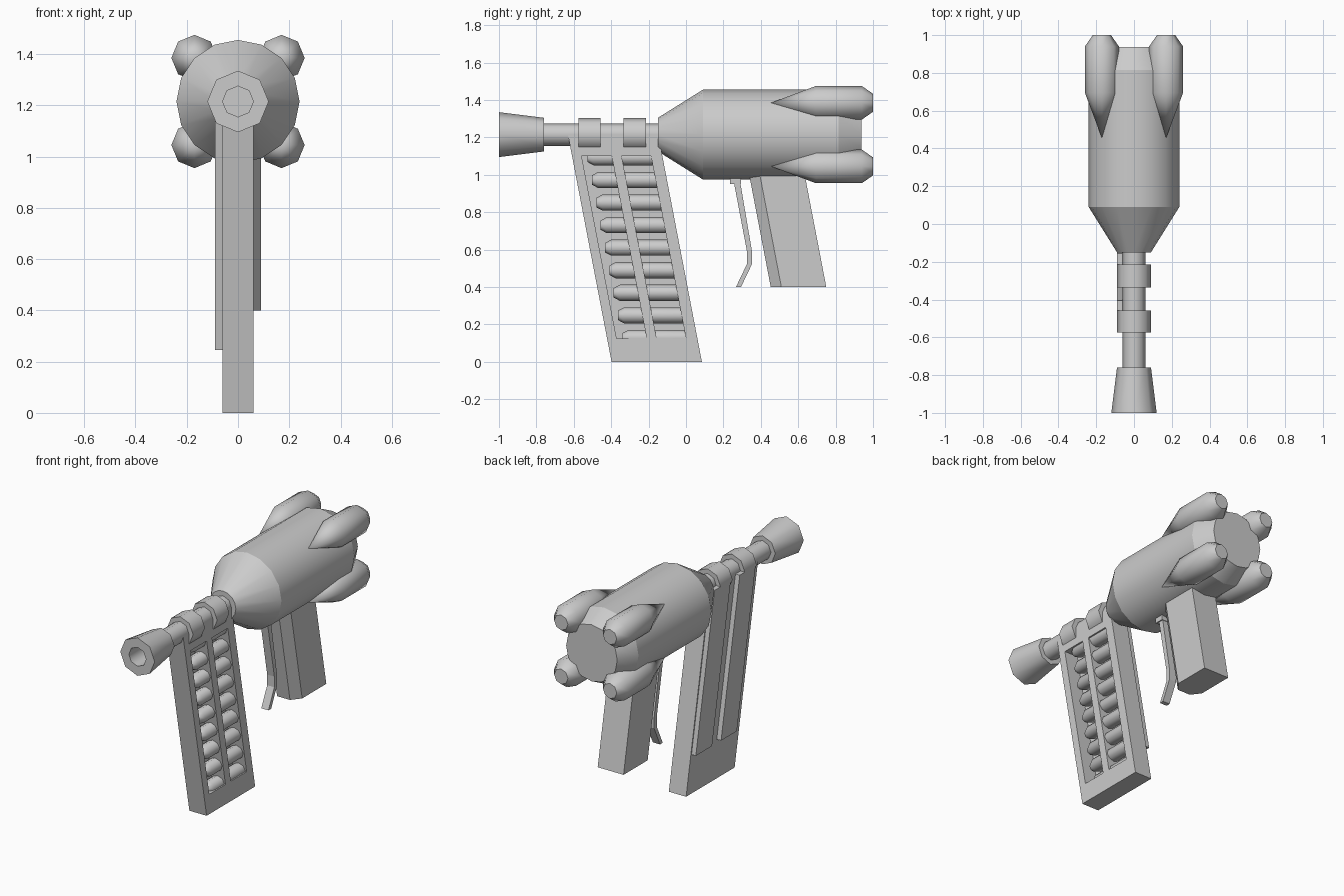
import bpy, bmesh, math
from mathutils import Vector

if "Cube" in bpy.data.objects:
    bpy.data.objects.remove(bpy.data.objects["Cube"])

AXIS_Z = 1.215     # height of the barrel axis
LEAN = -0.192      # y shift per unit of height for the raked parts


def finish(bm, name, smooth=None):
    bmesh.ops.recalc_face_normals(bm, faces=bm.faces)
    mesh = bpy.data.meshes.new(name)
    bm.to_mesh(mesh)
    bm.free()
    obj = bpy.data.objects.new(name, mesh)
    bpy.context.collection.objects.link(obj)
    bpy.ops.object.select_all(action='DESELECT')
    obj.select_set(True)
    bpy.context.view_layer.objects.active = obj
    if smooth:
        bpy.ops.object.shade_smooth_by_angle(angle=math.radians(smooth))
    return obj


def lathe(name, profile, sides=8, x=0.0, z=AXIS_Z, smooth=46):
    """Revolve (y, radius) pairs around an axis along y, with end caps."""
    bm = bmesh.new()
    rings = []
    for y, r in profile:
        n = sides if r > 0 else 1
        rings.append([bm.verts.new((x + r * math.sin(2 * math.pi * i / sides), y,
                                    z + r * math.cos(2 * math.pi * i / sides)))
                      for i in range(n)])
    for a, b in zip(rings, rings[1:]):
        for i in range(sides):
            j = (i + 1) % sides
            if len(a) == 1:
                bm.faces.new((a[0], b[i], b[j]))
            else:
                bm.faces.new((a[i], a[j], b[j], b[i]))
    for ring in (rings[0], rings[-1]):
        if len(ring) > 2:
            bm.faces.new(ring)
    return finish(bm, name, smooth)


def extrude(name, points, vec):
    """Solid made by sweeping a flat polygon along a vector."""
    bm = bmesh.new()
    a = [bm.verts.new(p) for p in points]
    b = [bm.verts.new(Vector(p) + Vector(vec)) for p in points]
    bm.faces.new(a)
    bm.faces.new(b)
    for i in range(len(a)):
        j = (i + 1) % len(a)
        bm.faces.new((a[i], a[j], b[j], b[i]))
    return finish(bm, name)


def raked_slab(name, y0, y1, z0, z1, x0, x1):
    """Leaning slab; y0 and y1 are given where its sides would meet z = 0."""
    pts = [(x0, y + LEAN * z, z) for y, z in ((y0, z0), (y1, z0), (y1, z1), (y0, z1))]
    return extrude(name, pts, (x1 - x0, 0, 0))


# Barrel, flared hollow muzzle and two clamp rings
lathe("barrel", [(-0.78, 0.06), (-0.1, 0.06)])
lathe("muzzle", [(-0.8, 0.06), (-1, 0.06), (-1, 0.12), (-0.76, 0.09)])
for i, (y0, y1) in enumerate(((-0.575, -0.457), (-0.335, -0.215))):
    lathe(f"clamp_ring_{i + 1}", [(y0, 0.09), (y1, 0.09)])

# Main body
lathe("body", [(-0.15, 0.09), (0.09, 0.24), (0.815, 0.24), (0.938, 0.178)],
      sides=16, smooth=25)

# Four booster pods around the rear of the body
for sx in (-1, 1):
    for sz in (-1, 1):
        lathe(f"booster_{'right' if sx > 0 else 'left'}_{'top' if sz > 0 else 'bottom'}",
              [(0.455, 0), (0.695, 0.09), (0.94, 0.09), (1.0, 0.048)],
              x=sx * 0.17, z=AXIS_Z + sz * 0.17)

# Raked magazine with two windows cut into its right side
WINDOWS = ((-0.347, -0.186), (-0.133, 0.024))
magazine = raked_slab("magazine", -0.398, 0.085, 0, 1.215, -0.06, 0.06)
for y0, y1 in WINDOWS:
    cutter = raked_slab("window_cutter", y0, y1, 0.125, 1.1, -0.035, 0.1)
    cutter.hide_render = True
    bpy.context.view_layer.objects.active = magazine
    mod = magazine.modifiers.new("window", 'BOOLEAN')
    mod.operation = 'DIFFERENCE'
    mod.solver = 'EXACT'
    mod.object = cutter
    bpy.ops.object.modifier_apply(modifier=mod.name)
    bpy.data.objects.remove(cutter)

# Raised ribs on the left side of the magazine
for i, (y0, y1) in enumerate(((-0.33, -0.173), (-0.083, 0.078))):
    raked_slab(f"magazine_rib_{i + 1}", y0, y1, 0.245, 1.215, -0.09, -0.055)

# Stack of cartridges seen through the windows
for i in range(9):
    z = 0.128 + i * 0.1206
    y = -0.316 + LEAN * z
    lathe(f"cartridge_{i + 1}", [(y, 0.025), (y + 0.033, 0.043), (y + 0.355, 0.043)],
          x=0.01, z=z)

# Grip with a chamfered front edge
half = [(0.045, 0.453), (0.09, 0.51), (0.09, 0.75)]
outline = half + [(-x, y) for x, y in reversed(half)]
extrude("grip", [(x, y, 0.4) for x, y in outline], (0, LEAN * 0.65, 0.65))

# Trigger and its mount
blade = [(0.256, 0.96), (0.29, 0.96), (0.353, 0.59), (0.353, 0.523),
         (0.294, 0.4), (0.267, 0.4), (0.326, 0.523), (0.326, 0.59)]
extrude("trigger", [(-0.025, y, z) for y, z in blade], (0.05, 0, 0))
mount = [(0.235, 0.95), (0.295, 0.95), (0.295, 1.0), (0.235, 1.0)]
extrude("trigger_mount", [(-0.033, y, z) for y, z in mount], (0.066, 0, 0))
